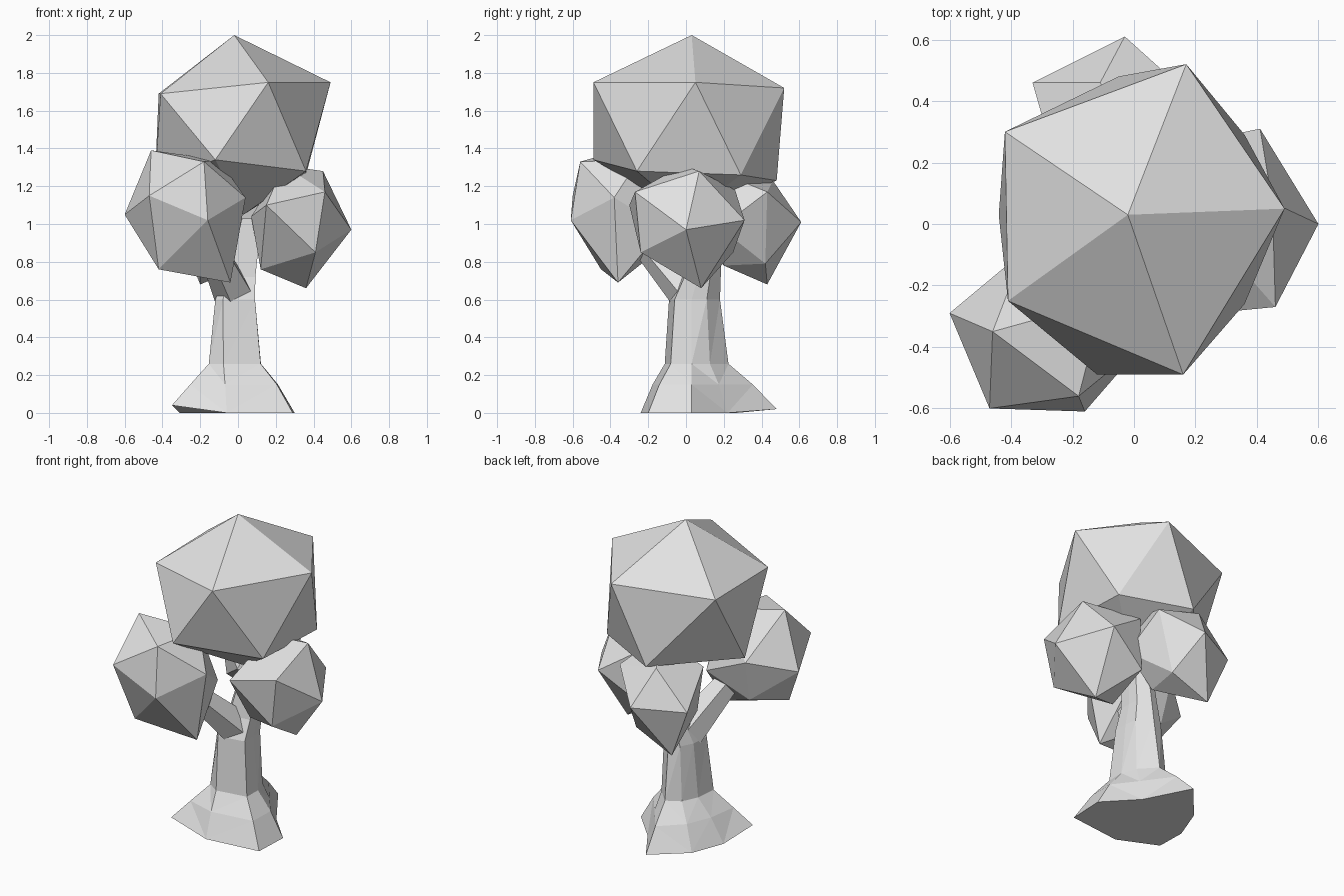
import bpy, bmesh, math
from mathutils import Vector

cube = bpy.data.objects.get("Cube")
if cube:
    bpy.data.objects.remove(cube)

GREY = (0.76, 0.76, 0.76, 1)
mat = bpy.data.materials.new("plain_grey")
mat.use_nodes = True
mat.diffuse_color = GREY
mat.node_tree.nodes["Principled BSDF"].inputs["Base Color"].default_value = GREY


def finish(name, bm):
    """Turn a bmesh into a flat shaded object with the shared material."""
    bmesh.ops.recalc_face_normals(bm, faces=bm.faces)
    mesh = bpy.data.meshes.new(name)
    bm.to_mesh(mesh)
    bm.free()
    mesh.materials.append(mat)
    obj = bpy.data.objects.new(name, mesh)
    bpy.context.collection.objects.link(obj)
    return obj


def clump(name, outer, inner):
    """Irregular twenty-sided clump: hull of six outer and six inner corners."""
    bm = bmesh.new()
    for p in outer + inner:
        bm.verts.new(p)
    bmesh.ops.convex_hull(bm, input=bm.verts)
    return finish(name, bm)


def loft(name, rings):
    """Skin a closed tube over rings that share the same corner count."""
    bm = bmesh.new()
    loops = [[bm.verts.new(p) for p in ring] for ring in rings]
    for low, high in zip(loops, loops[1:]):
        for i in range(len(low)):
            j = (i + 1) % len(low)
            bm.faces.new((low[i], low[j], high[j], high[i]))
    bm.faces.new(loops[0][::-1])
    bm.faces.new(loops[-1])
    bmesh.ops.triangulate(bm, faces=[f for f in bm.faces if len(f.verts) == 4])
    return finish(name, bm)


def limb(name, start, end, r_start, r_end, sides=5):
    """Tapered straight limb between two points."""
    a, b = Vector(start), Vector(end)
    turn = (b - a).to_track_quat('Z', 'Y')
    rings = []
    for p, r in ((a, r_start), (b, r_end)):
        angles = [math.tau * i / sides for i in range(sides)]
        rings.append([p + turn @ Vector((r * math.cos(t), r * math.sin(t), 0)) for t in angles])
    return loft(name, rings)


# Leaf clumps
clump("top_crown",
      [(-0.02, 0.03, 2), (0.49, 0.05, 1.75), (0.17, 0.52, 1.72),
       (-0.42, 0.3, 1.69), (-0.41, -0.25, 1.69), (0.16, -0.49, 1.75)],
      [(0.36, -0.26, 1.28), (-0.12, -0.49, 1.34), (-0.44, 0.03, 1.22),
       (-0.05, 0.48, 1.23), (0.36, 0.29, 1.26), (0.03, 0.01, 1.05)])
clump("front_clump",
      [(-0.46, -0.35, 1.39), (-0.6, -0.29, 1.05), (-0.47, -0.6, 1.15),
       (-0.18, -0.56, 1.33), (-0.16, -0.61, 1.02), (-0.42, -0.45, 0.76)],
      [(-0.04, -0.36, 0.69), (0.04, -0.38, 1.14), (-0.06, -0.12, 0.98),
       (-0.34, -0.16, 0.85), (-0.36, -0.09, 1.12), (-0.1, -0.25, 1.34)])
clump("left_clump",
      [(0.6, 0, 0.97), (0.45, 0.07, 1.28), (0.41, 0.31, 1.02),
       (0.36, 0.08, 0.66), (0.41, -0.24, 0.85), (0.46, -0.27, 1.17)],
      [(0.07, 0.02, 1.04), (0.12, -0.05, 0.76), (0.15, -0.3, 1.1),
       (0.24, -0.02, 1.31), (0.17, 0.26, 1.18), (0.15, 0.25, 0.85)])
clump("back_clump",
      [(-0.03, 0.61, 1.01), (0.17, 0.43, 1.17), (0.06, 0.42, 0.79),
       (-0.2, 0.43, 0.68), (-0.33, 0.46, 1), (-0.11, 0.46, 1.23)],
      [(0.03, 0.2, 0.78), (-0.2, 0.17, 0.87), (-0.25, 0.18, 1.17),
       (0.07, 0.16, 1.28), (0.2, 0.18, 0.98), (-0.04, 0.05, 0.99)])

# Trunk: a spreading foot that narrows to the stem, then leans into the clumps
foot = [Vector(p) for p in ((0.29, -0.2, 0), (0.3, 0.03, 0), (0.12, 0.22, 0),
                            (-0.05, 0.48, 0.02), (-0.23, 0.27, 0), (-0.31, 0.06, 0),
                            (-0.35, -0.18, 0.04), (-0.06, -0.24, 0))]
stem = [Vector(p) for p in ((0.09, -0.06), (0.09, 0.03), (0.08, 0.11), (0, 0.18),
                            (-0.07, 0.16), (-0.11, 0.08), (-0.12, -0.04), (-0.08, -0.09))]


def foot_ring(z, blend):
    return [(*f.to_2d().lerp(s, blend), z) for f, s in zip(foot, stem)]


def stem_ring(z, centre, size):
    return [(*(Vector(centre) + s * size), z) for s in stem]


loft("trunk", [foot, foot_ring(0.15, 0.42), foot_ring(0.26, 0.85), foot_ring(0.6, 1),
               stem_ring(0.72, (0.02, 0.04), 0.8), stem_ring(1.03, (0.07, 0.08), 0.6)])

# Short limb forking off to the front
limb("front_limb", (-0.02, 0.02, 0.63), (-0.16, -0.24, 0.92), 0.11, 0.07)
